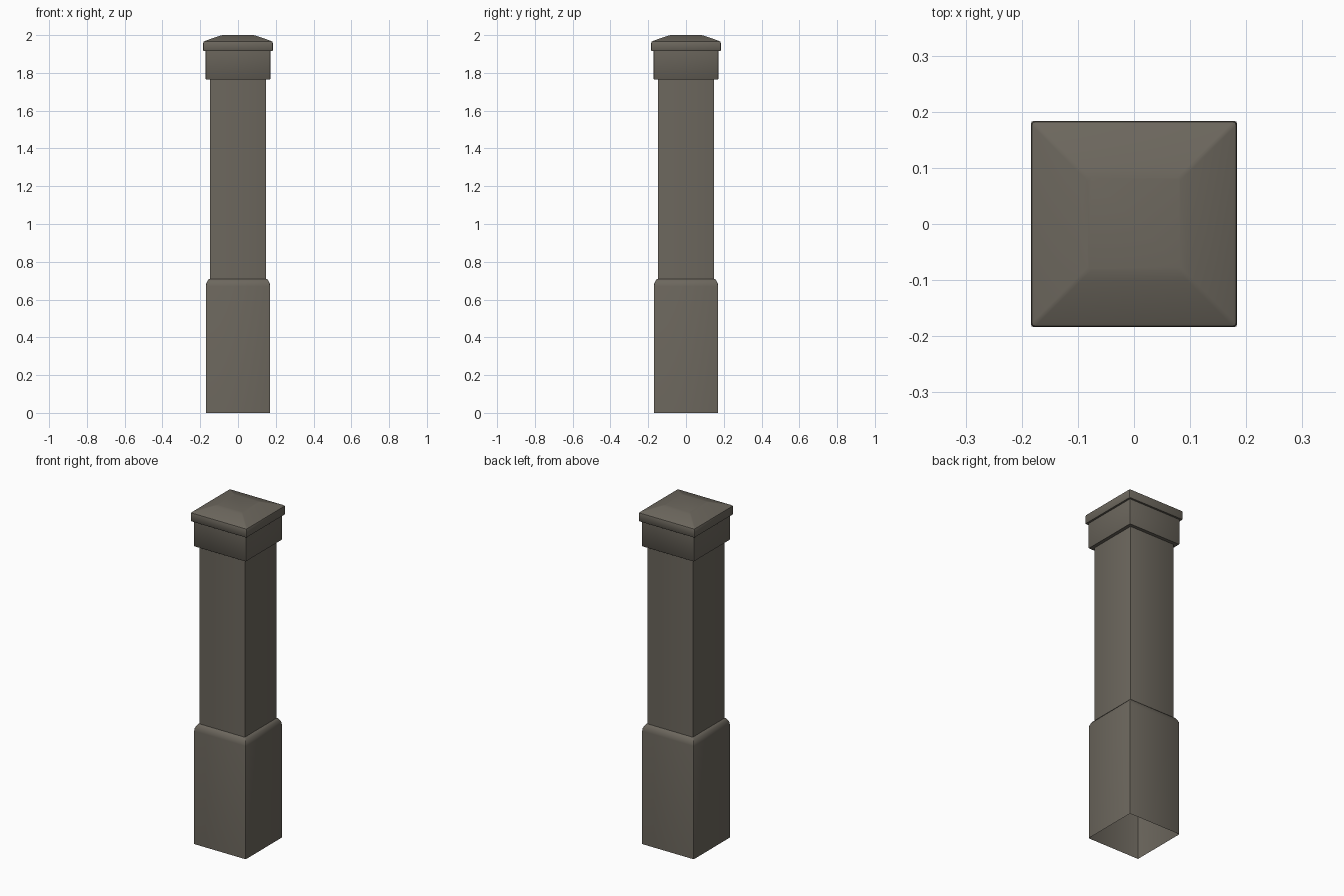
import bpy, bmesh, math

if "Cube" in bpy.data.objects:
    bpy.data.objects.remove(bpy.data.objects["Cube"])

stone = bpy.data.materials.new("weathered_stone")
stone.diffuse_color = (0.15, 0.135, 0.11, 1)
stone.use_nodes = True
stone.node_tree.nodes["Principled BSDF"].inputs["Base Color"].default_value = stone.diffuse_color


def ring(bm, half, z, r, seg=2):
    """Square ring of vertices with slightly rounded corners."""
    out = []
    for q, (sx, sy) in enumerate([(1, 1), (-1, 1), (-1, -1), (1, -1)]):
        for i in range(seg + 1):
            a = math.pi / 2 * (q + i / seg)
            out.append(bm.verts.new((sx * (half - r) + r * math.cos(a),
                                     sy * (half - r) + r * math.sin(a), z)))
    return out


def part(name, profile, r, cap_top=False):
    """Loft a square section through (half width, z) profile points."""
    bm = bmesh.new()
    rings = [ring(bm, h, z, r) for h, z in profile]
    n = len(rings[0])
    for a, b in zip(rings, rings[1:]):
        for i in range(n):
            j = (i + 1) % n
            bm.faces.new((a[i], a[j], b[j], b[i]))
    if cap_top:
        bm.faces.new(rings[-1])
    me = bpy.data.meshes.new(name)
    bm.to_mesh(me)
    bm.free()
    me.materials.append(stone)
    ob = bpy.data.objects.new(name, me)
    bpy.context.collection.objects.link(ob)
    bpy.context.view_layer.objects.active = ob
    ob.select_set(True)
    bpy.ops.object.shade_smooth_by_angle(angle=math.radians(40))
    ob.select_set(False)
    return ob


# Hollow plinth, open underneath, with a rounded shoulder up to the shaft
part("base", [(0.17, 0), (0.17, 0.67), (0.168, 0.685), (0.162, 0.698),
              (0.155, 0.708), (0.149, 0.71)], 0.003)
# Plain shaft
part("shaft", [(0.149, 0.71), (0.149, 1.765)], 0.002)
# Collar with an underside ledge
part("collar", [(0.149, 1.765), (0.169, 1.765), (0.171, 1.768), (0.171, 1.915)], 0.003)
# Overhanging cap with a sloped, flat-topped crown
part("cap", [(0.171, 1.915), (0.182, 1.915), (0.184, 1.918), (0.184, 1.958),
             (0.182, 1.965), (0.176, 1.969), (0.098, 1.996), (0.082, 2.0)],
     0.006, cap_top=True)
